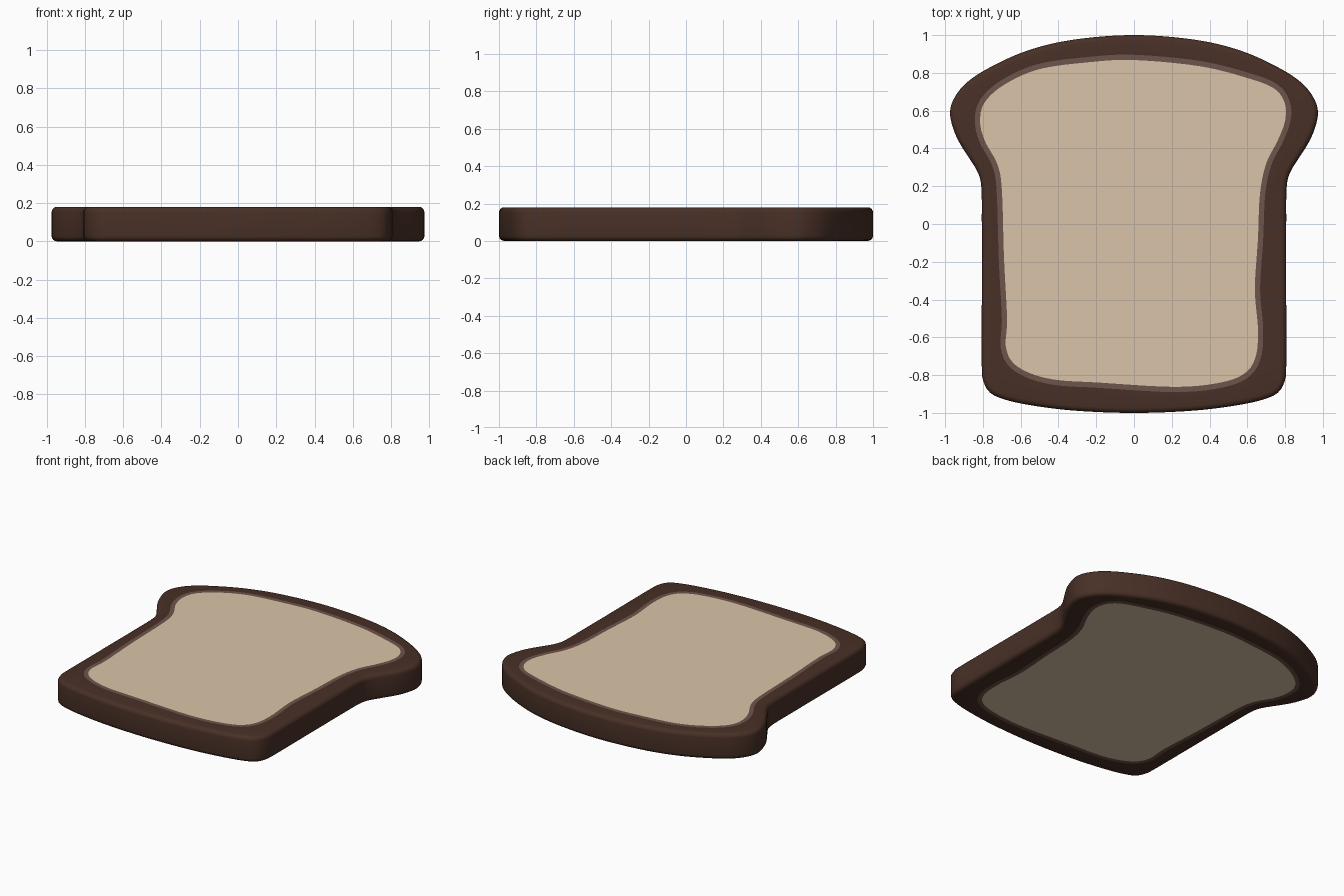
import bpy, bmesh, math
from mathutils import Vector

if "Cube" in bpy.data.objects:
    bpy.data.objects.remove(bpy.data.objects["Cube"])

N = 240        # points around each outline
H = 0.18       # slice thickness
R = 0.028      # rounding of the crust edge


def material(name, rgb):
    m = bpy.data.materials.new(name)
    m.diffuse_color = tuple((c / 255 / 12.92 if c < 11 else ((c / 255 + 0.055) / 1.055) ** 2.4)
                            for c in rgb) + (1.0,)
    m.use_nodes = True
    m.node_tree.nodes["Principled BSDF"].inputs["Base Color"].default_value = m.diffuse_color
    return m


def smooth_outline(pts):
    """Closed Catmull-Rom curve, resampled at N even angles around the centre."""
    p = [Vector(q) for q in pts]
    n = len(p)
    dense = []
    for i in range(n):
        a, b, c, d = p[i - 1], p[i], p[(i + 1) % n], p[(i + 2) % n]
        for k in range(16):
            t = k / 16
            dense.append(0.5 * (2 * b + (c - a) * t + (2 * a - 5 * b + 4 * c - d) * t * t
                                + (3 * b - a - 3 * c + d) * t ** 3))
    out = []
    for j in range(N):
        ang = math.pi / 2 - 2 * math.pi * j / N
        u = Vector((math.cos(ang), math.sin(ang)))
        for a, b in zip(dense, dense[1:] + dense[:1]):
            ca, cb = u.x * a.y - u.y * a.x, u.x * b.y - u.y * b.x
            if ca >= 0 > cb and (a + b).dot(u) > 0:
                out.append(a.lerp(b, ca / (ca - cb)))
                break
    return out


def offset(loop, d):
    res = []
    for i, q in enumerate(loop):
        t = (loop[(i + 1) % len(loop)] - loop[i - 1]).normalized()
        res.append(q + Vector((-t.y, t.x)) * d)
    return res


# Crust silhouette, right half from top to bottom, then mirrored
half = [(0, 1), (.2, .99), (.41, .96), (.6, .905), (.78, .82), (.89, .745), (.95, .67),
        (.974, .6), (.965, .53), (.93, .44), (.87, .345), (.825, .27), (.808, .19), (.806, 0),
        (.806, -.4), (.806, -.76), (.797, -.835), (.77, -.885), (.72, -.917), (.6, -.95),
        (.4, -.98), (.2, -.995), (0, -1)]
crust = smooth_outline(half + [(-x, y) for x, y in half[-2:0:-1]])

# Crumb outline, slightly irregular
crumb = smooth_outline([
    (0, .868), (.35, .835), (.61, .77), (.745, .715), (.80, .635), (.80, .545), (.76, .44),
    (.70, .32), (.667, .16), (.656, -.08), (.64, -.345), (.656, -.555), (.645, -.70),
    (.587, -.79), (.455, -.84), (.217, -.862), (-.18, -.84), (-.445, -.82), (-.614, -.757),
    (-.677, -.66), (-.672, -.50), (-.688, -.185), (-.70, .185), (-.725, .32), (-.79, .44),
    (-.815, .545), (-.79, .645), (-.683, .74), (-.50, .82), (-.233, .857)])
toasted = offset(crumb, 0.028)

# Rings from bottom crumb, around the rounded crust, to top crumb
arc = [math.radians(a) for a in (0, 22.5, 45, 67.5, 90)]
lower = [(crumb, 0), (toasted, 0)] + [
    (offset(crust, -R * (1 - math.sin(a))), R * (1 - math.cos(a))) for a in arc]
rings = lower + [(loop, H - z) for loop, z in reversed(lower)]

bm = bmesh.new()
vr = [[bm.verts.new((q.x, q.y, z)) for q in loop] for loop, z in rings]
last = len(vr) - 2
for k in range(len(vr) - 1):
    for i in range(N):
        j = (i + 1) % N
        f = bm.faces.new((vr[k][i], vr[k][j], vr[k + 1][j], vr[k + 1][i]))
        f.material_index = 1 if k in (0, last) else 0
        f.smooth = True
for ring in (vr[0], vr[-1]):
    bm.faces.new(ring).material_index = 2
bmesh.ops.recalc_face_normals(bm, faces=bm.faces)

me = bpy.data.meshes.new("bread_slice")
bm.to_mesh(me)
bm.free()
for m in (material("crust brown", (72, 48, 38)),
          material("toasted edge", (110, 85, 76)),
          material("crumb cream", (218, 196, 168))):
    me.materials.append(m)
obj = bpy.data.objects.new("bread_slice", me)
bpy.context.collection.objects.link(obj)
